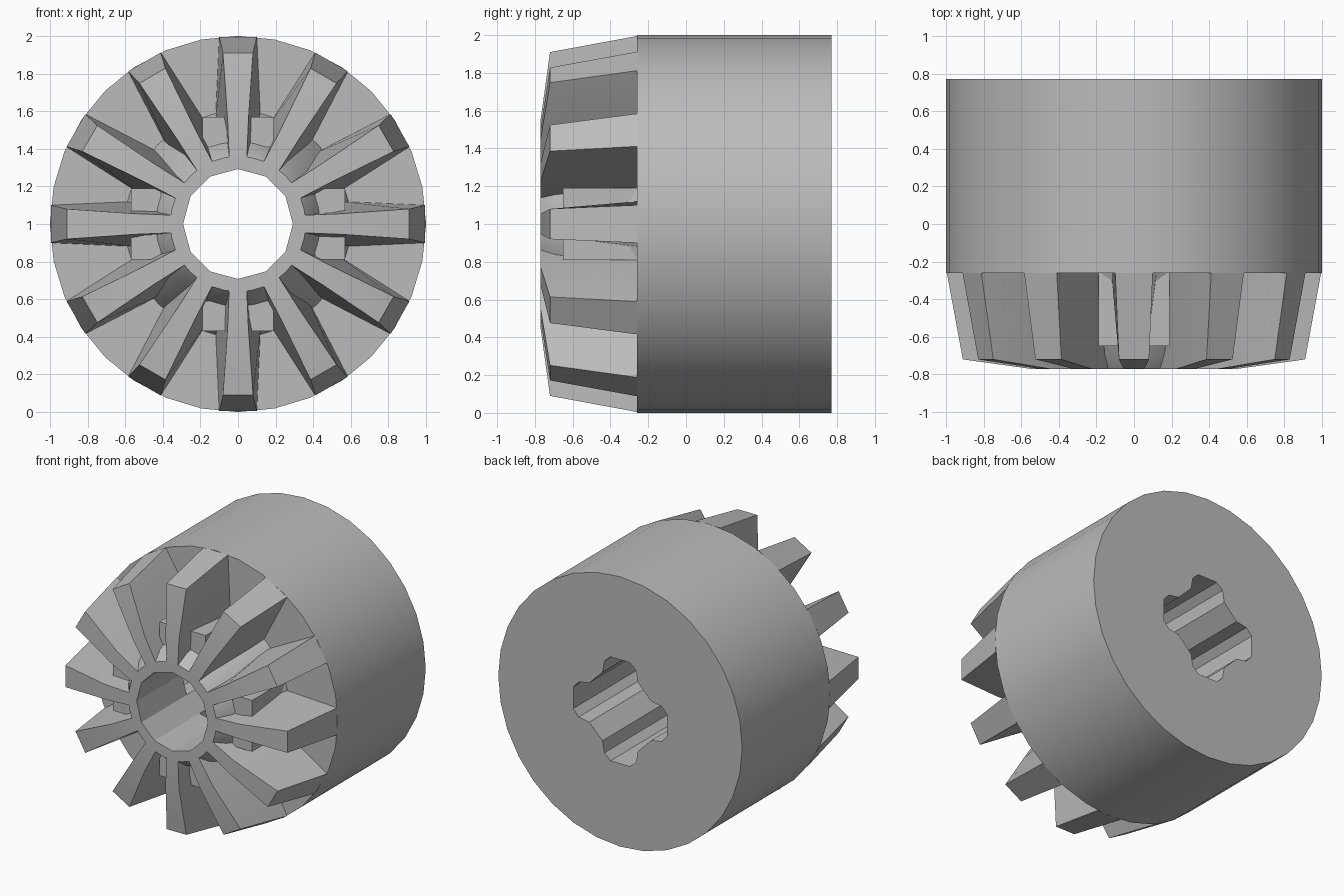
import bpy, bmesh, math
from mathutils import Matrix, Vector

cube = bpy.data.objects.get("Cube")
if cube:
    bpy.data.objects.remove(cube, do_unlink=True)

grey = bpy.data.materials.new("light_grey")
grey.use_nodes = True
colour = (0.5, 0.5, 0.5, 1)
grey.diffuse_color = colour
grey.node_tree.nodes["Principled BSDF"].inputs["Base Color"].default_value = colour

FACE_Y, BACK_Y, TIP_Y = -0.26, 0.77, -0.77
AXIS = Vector((0, 0, 1))


def loft(name, rings, turns=(0,)):
    """Skin matching closed rings of points, repeated at angles about the gear axis."""
    bm = bmesh.new()
    for turn in turns:
        m = Matrix.Translation(AXIS) @ Matrix.Rotation(turn, 4, 'Y')
        loops = [[bm.verts.new(m @ Vector(p)) for p in ring] for ring in rings]
        for a, b in zip(loops, loops[1:]):
            for i in range(len(a)):
                j = (i + 1) % len(a)
                bm.faces.new((a[i], a[j], b[j], b[i]))
        bm.faces.new(loops[0])
        bm.faces.new(loops[-1])
    bmesh.ops.recalc_face_normals(bm, faces=bm.faces)
    mesh = bpy.data.meshes.new(name)
    bm.to_mesh(mesh)
    bm.free()
    mesh.materials.append(grey)
    ob = bpy.data.objects.new(name, mesh)
    bpy.context.collection.objects.link(ob)
    return ob


def circle(radius, y, sides):
    angles = [2 * math.pi * i / sides for i in range(sides)]
    return [(radius * math.sin(a), y, radius * math.cos(a)) for a in angles]


# Drum with a conical hub in front
profile = [(1, BACK_Y), (1, FACE_Y), (0.6, FACE_Y), (0.42, -0.69), (0.36, TIP_Y)]
body = loft("gear_body", [circle(r, y, 32) for r, y in profile])

# Round bore right through, and a four-lobed axle socket from the back
bore = loft("bore_cutter", [circle(0.292, y, 12) for y in (-1, 1)])
lobe = [(-0.145, 0.253), (-0.13, 0.34), (-0.08, 0.385),
        (0.08, 0.385), (0.13, 0.34), (0.145, 0.253)]
socket_outline = []
for k in range(4):
    c, s = math.cos(k * math.pi / 2), math.sin(k * math.pi / 2)
    socket_outline += [(x * c + z * s, z * c - x * s) for x, z in lobe]
socket = loft("socket_cutter", [[(x, y, z) for x, z in socket_outline] for y in (-0.24, 1)])

for cutter in (bore, socket):
    mod = body.modifiers.new(cutter.name, 'BOOLEAN')
    mod.operation = 'DIFFERENCE'
    mod.solver = 'EXACT'
    mod.object = cutter
bpy.context.view_layer.objects.active = body
body.select_set(True)
for mod in list(body.modifiers):
    bpy.ops.object.modifier_apply(modifier=mod.name)
for cutter in (bore, socket):
    bpy.data.objects.remove(cutter, do_unlink=True)

# Twelve tapered teeth: tip radius, tip y, tip half width, base radius, base half width
stations = [(0.31, TIP_Y, 0.045, 0.31, 0.07),
            (0.55, TIP_Y, 0.055, 0.55, 0.12),
            (0.91, -0.72, 0.08, 0.995, 0.1)]
tooth_rings = [[(-tw, ty, tr), (tw, ty, tr), (bw, FACE_Y, br), (-bw, FACE_Y, br)]
               for tr, ty, tw, br, bw in stations]
teeth = loft("teeth", tooth_rings, [k * math.pi / 6 for k in range(12)])

# Four ribs supporting the teeth on the main axes
rib_rings = [[(-0.19, y, 0.41), (0.19, y, 0.41), (0.19, y, 0.57), (-0.19, y, 0.57)]
             for y in (-0.65, FACE_Y)]
ribs = loft("support_ribs", rib_rings, [k * math.pi / 2 for k in range(4)])

# Smooth the round wall and keep edges crisp
for ob in (body, teeth, ribs):
    bpy.ops.object.select_all(action='DESELECT')
    ob.select_set(True)
    bpy.context.view_layer.objects.active = ob
    bpy.ops.object.shade_smooth_by_angle(angle=math.radians(20))
